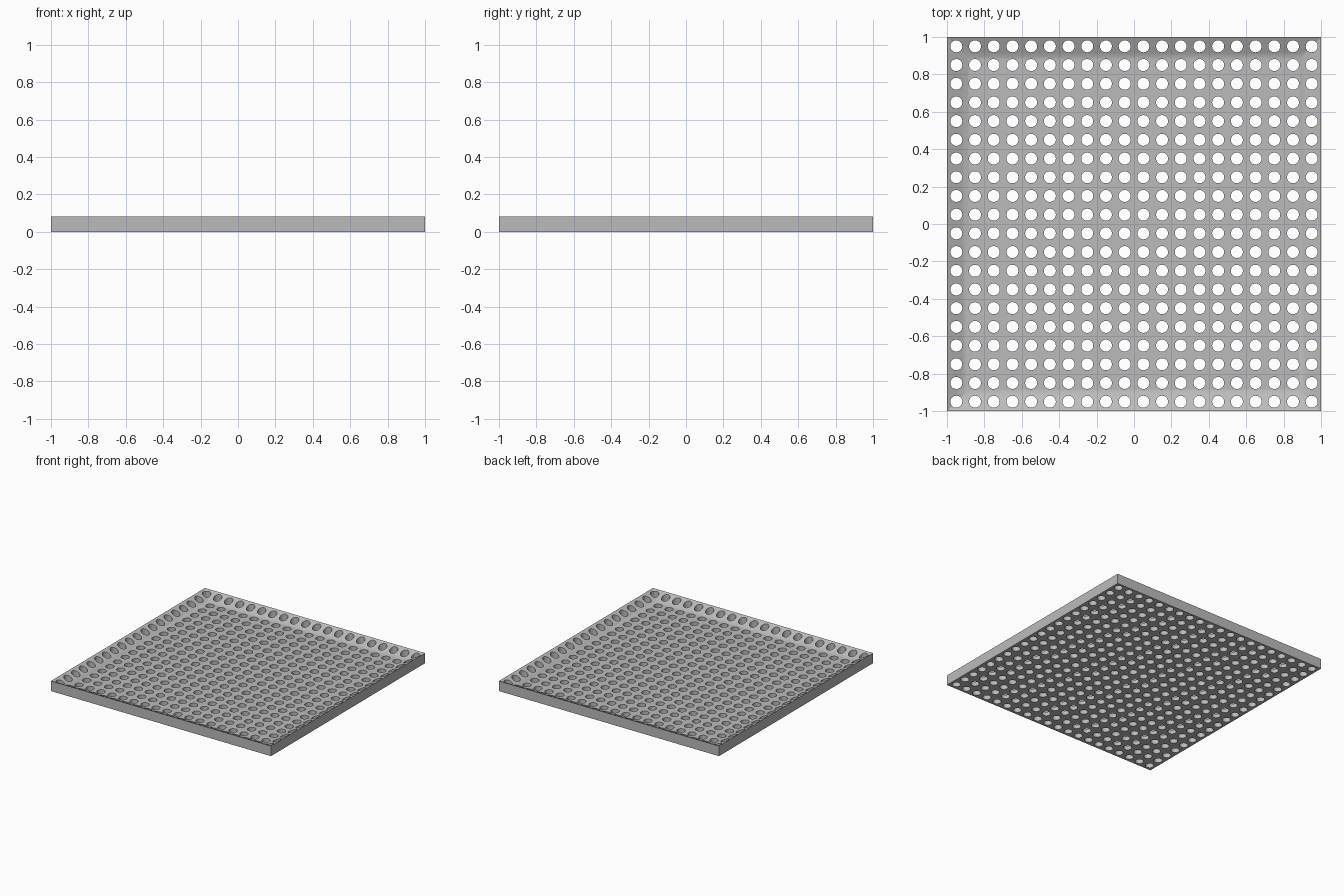
import bpy, bmesh, math
from mathutils import Matrix

HEIGHT, FLOOR = 0.083, 0.033      # rim top and tray floor
HALF, INNER = 1.0, 0.842          # outer and inner half widths
PITCH, COUNT, RADIUS = 0.1, 20, 0.032

if "Cube" in bpy.data.objects:
    bpy.data.objects.remove(bpy.data.objects["Cube"])

grey = bpy.data.materials.new("neutral grey")
grey.use_nodes = True
colour = (0.5, 0.5, 0.5, 1)
grey.diffuse_color = colour
grey.node_tree.nodes["Principled BSDF"].inputs["Base Color"].default_value = colour


def make_object(name, bm):
    mesh = bpy.data.meshes.new(name)
    bmesh.ops.recalc_face_normals(bm, faces=bm.faces)
    bm.to_mesh(mesh)
    bm.free()
    mesh.materials.append(grey)
    obj = bpy.data.objects.new(name, mesh)
    bpy.context.collection.objects.link(obj)
    return obj


# Square tray: a slab whose top face is inset and sunk to leave a rim
bm = bmesh.new()
bmesh.ops.create_cube(bm, size=1, matrix=Matrix.Translation((0, 0, HEIGHT / 2))
                      @ Matrix.Diagonal((2 * HALF, 2 * HALF, HEIGHT, 1)))
top = max(bm.faces, key=lambda f: f.calc_center_median().z)
bmesh.ops.inset_region(bm, faces=[top], thickness=HALF - INNER)
for v in top.verts:
    v.co.z = FLOOR
tray = make_object("perforated_tray", bm)

# Grid of round pegs that cut the holes
bm = bmesh.new()
start = -PITCH * (COUNT - 1) / 2
for i in range(COUNT):
    for j in range(COUNT):
        spot = Matrix.Translation((start + i * PITCH, start + j * PITCH, HEIGHT / 2))
        bmesh.ops.create_cone(bm, cap_ends=True, segments=32, radius1=RADIUS,
                              radius2=RADIUS, depth=HEIGHT * 2, matrix=spot)
pegs = make_object("hole_cutter", bm)
pegs.hide_render = True

# Cut the holes, then remove the pegs
cut = tray.modifiers.new("holes", 'BOOLEAN')
cut.operation = 'DIFFERENCE'
cut.solver = 'MANIFOLD'
cut.object = pegs
bpy.ops.object.select_all(action='DESELECT')
tray.select_set(True)
bpy.context.view_layer.objects.active = tray
bpy.ops.object.modifier_apply(modifier=cut.name)
bpy.data.objects.remove(pegs)

bpy.ops.object.shade_smooth_by_angle(angle=math.radians(30))
